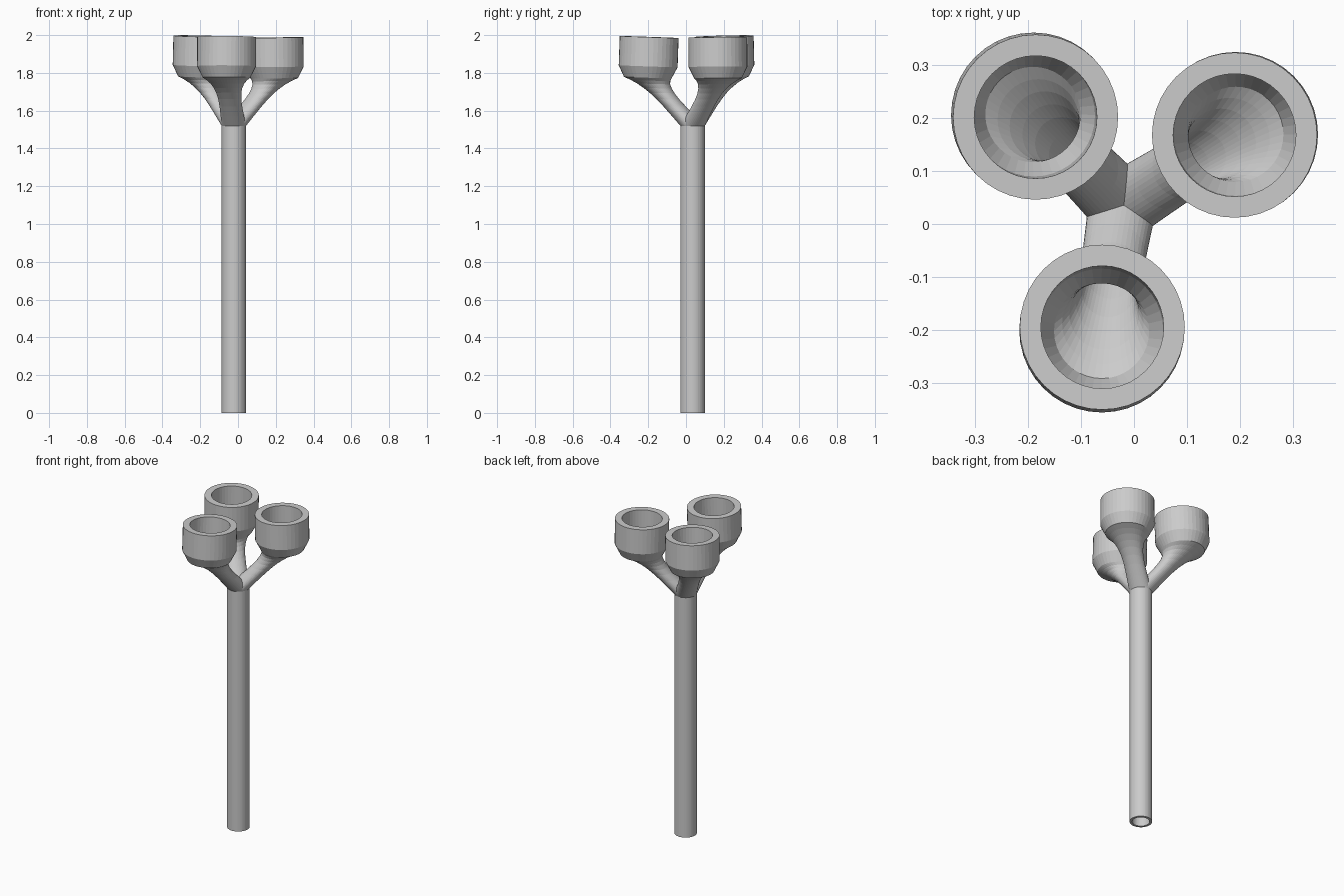
import bpy, bmesh, math
from mathutils import Vector

if "Cube" in bpy.data.objects:
    bpy.data.objects.remove(bpy.data.objects["Cube"])

SIDES = 40
STEM = Vector((-0.022, 0.035, 0.0))
FORK_Z = 1.52

grey = bpy.data.materials.new("plain grey")
grey.diffuse_color = (0.6, 0.6, 0.6, 1)
grey.use_nodes = True
grey.node_tree.nodes["Principled BSDF"].inputs["Base Color"].default_value = grey.diffuse_color


def loft(name, rings):
    """Closed solid through rings of (centre, radius, axis)."""
    bm = bmesh.new()
    loops = []
    for c, r, axis in rings:
        q = Vector((0, 0, 1)).rotation_difference(axis)
        loop = []
        for i in range(SIDES):
            a = 2 * math.pi * i / SIDES
            loop.append(bm.verts.new(c + q @ Vector((r * math.cos(a), r * math.sin(a), 0))))
        loops.append(loop)
    for lo, hi in zip(loops, loops[1:]):
        for i in range(SIDES):
            j = (i + 1) % SIDES
            bm.faces.new((lo[i], lo[j], hi[j], hi[i]))
    bm.faces.new(loops[0][::-1])
    bm.faces.new(loops[-1])
    bmesh.ops.recalc_face_normals(bm, faces=bm.faces)
    me = bpy.data.meshes.new(name)
    bm.to_mesh(me)
    bm.free()
    me.materials.append(grey)
    ob = bpy.data.objects.new(name, me)
    bpy.context.collection.objects.link(ob)
    return ob


def branch(name, top, tilt, start_r, neck, cup):
    """Neck (fraction, radius) curving from the fork into a cup (depth, radius)."""
    up = Vector((0, 0, 1))
    inward = STEM - top
    inward.z = 0
    axis = (up + inward.normalized() * math.tan(math.radians(tilt))).normalized()
    fork = STEM + up * FORK_Z
    base = top - axis * cup[0][0]
    rings = [(fork - up * 0.05, start_r - 0.005, up)]
    for t, r in neck:
        c = fork.lerp(base, t)
        rings.append((c, r, up.lerp(axis, t).normalized()))
    rings += [(top - axis * d, r, axis) for d, r in cup]
    return loft(name, rings)


def combine(target, other, operation):
    mod = target.modifiers.new("combine", 'BOOLEAN')
    mod.operation = operation
    mod.solver = 'EXACT'
    mod.object = other
    bpy.context.view_layer.objects.active = target
    bpy.ops.object.modifier_apply(modifier=mod.name)
    bpy.data.objects.remove(other)


# cup rim centres and their slight inward lean in degrees
CUPS = [(Vector((-0.186, 0.202, 1.994)), 2.0),
        (Vector((0.190, 0.168, 1.987)), 0.8),
        (Vector((-0.060, -0.195, 1.990)), 2.0)]

UP = Vector((0, 0, 1))
# outer shell: stem, necks and cups
tube = loft("branched_tube", [(STEM, 0.065, UP), (STEM + UP * FORK_Z, 0.065, UP)])
OUT_NECK = [(0, 0.0648), (0.2, 0.062), (0.4, 0.060), (0.55, 0.061), (0.68, 0.066),
            (0.78, 0.075), (0.87, 0.088), (0.94, 0.105)]
OUT_CUP = [(0.215, 0.126), (0.155, 0.156), (0, 0.156)]
for p, tilt in CUPS:
    combine(tube, branch("outer", p, tilt, 0.0648, OUT_NECK, OUT_CUP), 'UNION')

# bores: stem channel, neck channels and cup sockets
bore = loft("bore", [(STEM - UP * 0.1, 0.05, UP), (STEM + UP * FORK_Z, 0.05, UP)])
combine(tube, bore, 'DIFFERENCE')
IN_NECK = [(0, 0.0495), (0.2, 0.047), (0.4, 0.045), (0.55, 0.046), (0.68, 0.050),
           (0.78, 0.057), (0.87, 0.066), (0.94, 0.077)]
IN_CUP = [(0.205, 0.090), (0.150, 0.116), (-0.1, 0.116)]
for p, tilt in CUPS:
    combine(tube, branch("inner", p, tilt, 0.0495, IN_NECK, IN_CUP), 'DIFFERENCE')
